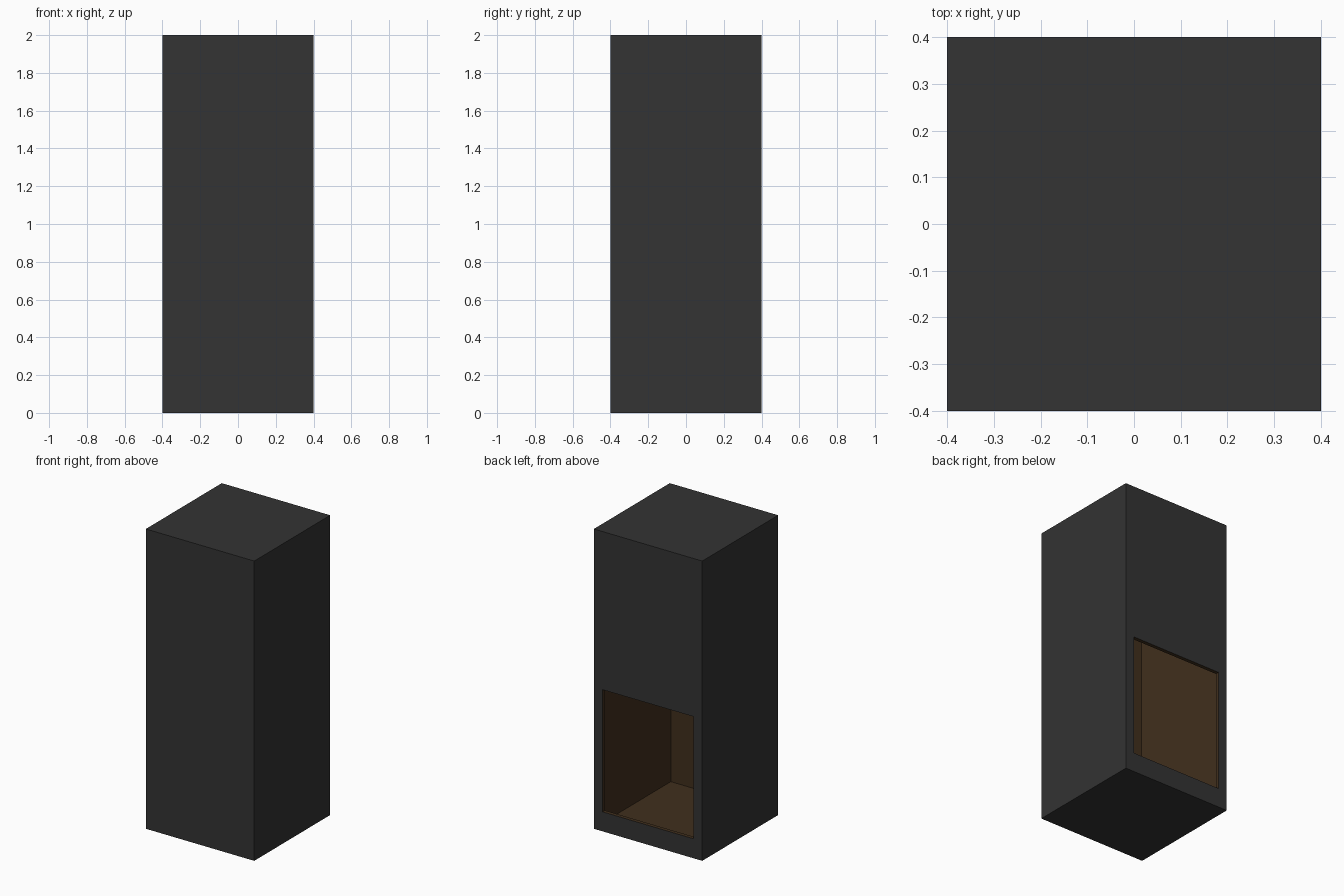
import bpy, bmesh
from mathutils import Vector

if "Cube" in bpy.data.objects:
    bpy.data.objects.remove(bpy.data.objects["Cube"])

W, H, T = 0.4, 2.0, 0.025          # half width, height, wall thickness
OPEN_X, OPEN_LOW, OPEN_TOP = 0.335, 0.13, 0.945


def material(name, color):
    m = bpy.data.materials.new(name)
    m.diffuse_color = (*color, 1)
    m.use_nodes = True
    m.node_tree.nodes["Principled BSDF"].inputs["Base Color"].default_value = m.diffuse_color
    return m


# Outer box
bm = bmesh.new()
bmesh.ops.create_cube(bm, size=1)
bmesh.ops.scale(bm, vec=(2 * W, 2 * W, H), verts=bm.verts)
bmesh.ops.translate(bm, vec=(0, 0, H / 2), verts=bm.verts)

# Opening in the lower back
bm.normal_update()
back = max(bm.faces, key=lambda f: f.normal.y)
bmesh.ops.inset_region(bm, faces=[back], thickness=W - OPEN_X)
for v in back.verts:
    v.co = Vector((OPEN_X if v.co.x > 0 else -OPEN_X, W,
                   OPEN_TOP if v.co.z > H / 2 else OPEN_LOW))
bmesh.ops.delete(bm, geom=[back], context='FACES_ONLY')

mesh = bpy.data.meshes.new("cabinet_shell")
bm.to_mesh(mesh)
bm.free()
shell = bpy.data.objects.new("cabinet_shell", mesh)
bpy.context.collection.objects.link(shell)
mesh.materials.append(material("dark_outside", (0.033, 0.033, 0.033)))
mesh.materials.append(material("brown_lining", (0.052, 0.028, 0.012)))

# Wall thickness with a brown lining and opening edges
wall = shell.modifiers.new("walls", 'SOLIDIFY')
wall.thickness = T
wall.offset = -1
wall.use_even_offset = True
wall.material_offset = 1
wall.material_offset_rim = 1
